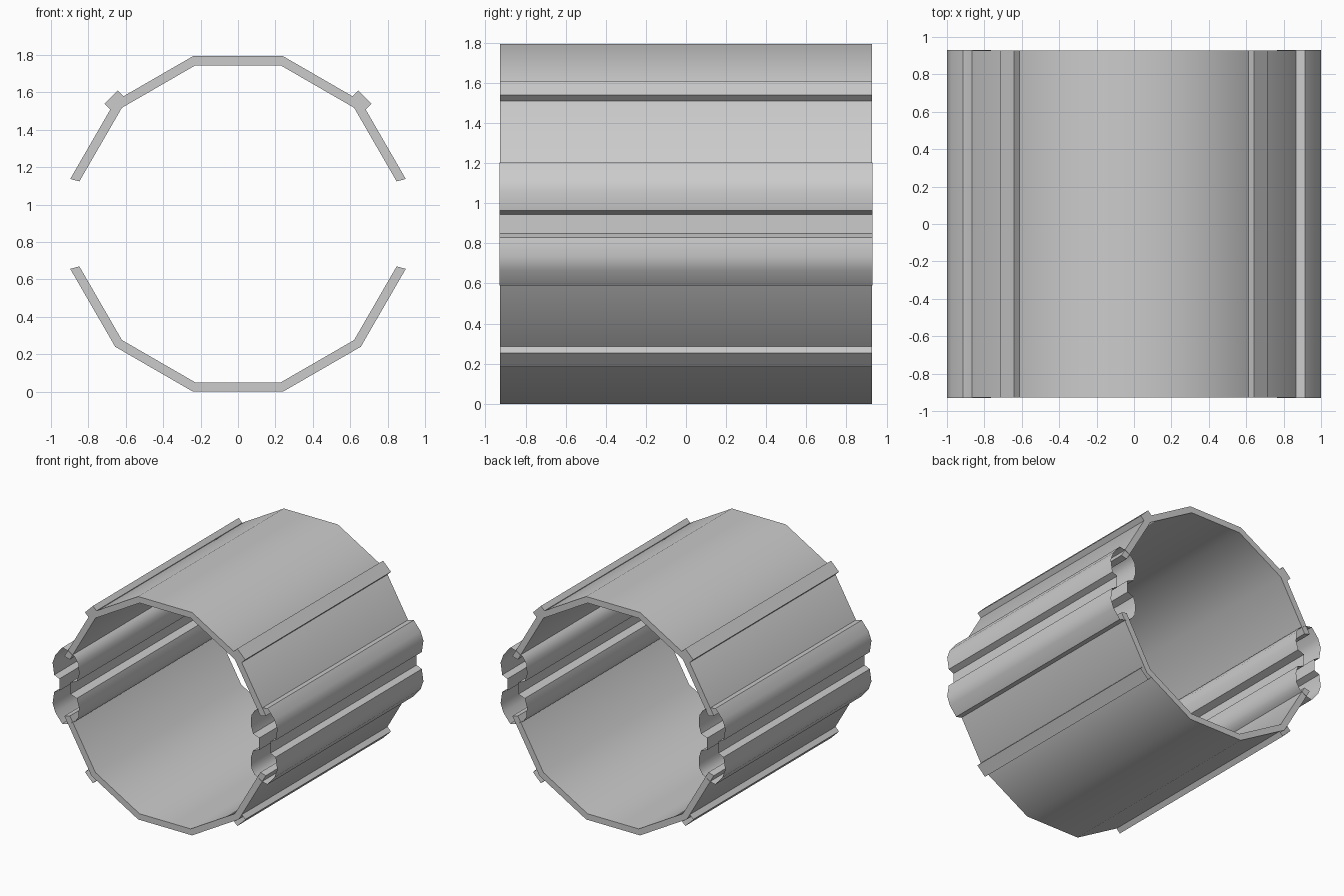
import bpy, bmesh
from math import cos, sin, radians, sqrt

if "Cube" in bpy.data.objects:
    bpy.data.objects.remove(bpy.data.objects["Cube"])

CZ = 0.897                 # axis height
R_OUT, R_IN = 0.9287, 0.878  # corner radii of the twelve-sided tube


def extrude_profile(name, pts, half, caps):
    """Sweep a closed x-z profile along y; caps is a list of index loops for the ends."""
    bm = bmesh.new()
    front = [bm.verts.new((x, -half, z)) for x, z in pts]
    back = [bm.verts.new((x, half, z)) for x, z in pts]
    n = len(pts)
    for i in range(n):
        j = (i + 1) % n
        bm.faces.new((front[i], front[j], back[j], back[i]))
    for loop in caps:
        bm.faces.new([front[i] for i in loop])
        bm.faces.new([back[i] for i in reversed(loop)])
    bmesh.ops.recalc_face_normals(bm, faces=bm.faces)
    me = bpy.data.meshes.new(name)
    bm.to_mesh(me)
    bm.free()
    ob = bpy.data.objects.new(name, me)
    bpy.context.collection.objects.link(ob)
    bpy.ops.object.select_all(action='DESELECT')
    ob.select_set(True)
    bpy.context.view_layer.objects.active = ob
    bpy.ops.object.shade_smooth_by_angle(angle=radians(32))
    return ob


def place(pts, sx, sz):
    return [(x * sx, CZ + z * sz) for x, z in pts]


# Curved shells: five flats each, open at the sides
angles = [radians(15 + 30 * k) for k in range(6)]
shell = [(R_OUT * cos(a), R_OUT * sin(a)) for a in angles]
shell += [(R_IN * cos(a), R_IN * sin(a)) for a in reversed(angles)]
shell_caps = [(i, i + 1, 10 - i, 11 - i) for i in range(5)]
for name, sz in (("upper_shell", 1), ("lower_shell", -1)):
    extrude_profile(name, place(shell, 1, sz), 0.927, shell_caps)

# Square rails on the diagonal corners (lower ones are open-ended)
s = 1 / sqrt(2)
rail = [((r - t) * s, (r + t) * s)
        for r, t in ((0.906, -0.05), (0.959, -0.05), (0.959, 0.05), (0.906, 0.05))]
for vert, sz in (("upper", 1), ("lower", -1)):
    for side, sx in (("right", 1), ("left", -1)):
        extrude_profile(f"{vert}_{side}_rail", place(rail, sx, sz), 0.927,
                        [(0, 1, 2, 3)] if sz > 0 else [])

# Open-ended side channels: two lobes joined by a narrow web
half = [(0.94, 0.048), (0.985, 0.068), (1.0, 0.163), (0.975, 0.233), (0.914, 0.306),
        (0.861, 0.295), (0.80, 0.258), (0.77, 0.213), (0.765, 0.133),
        (0.785, 0.068), (0.84, 0.048)]
channel = half + [(x, -z) for x, z in reversed(half)]
for side, sx in (("right", 1), ("left", -1)):
    extrude_profile(f"{side}_side_channel", place(channel, sx, 1), 0.93, [])
